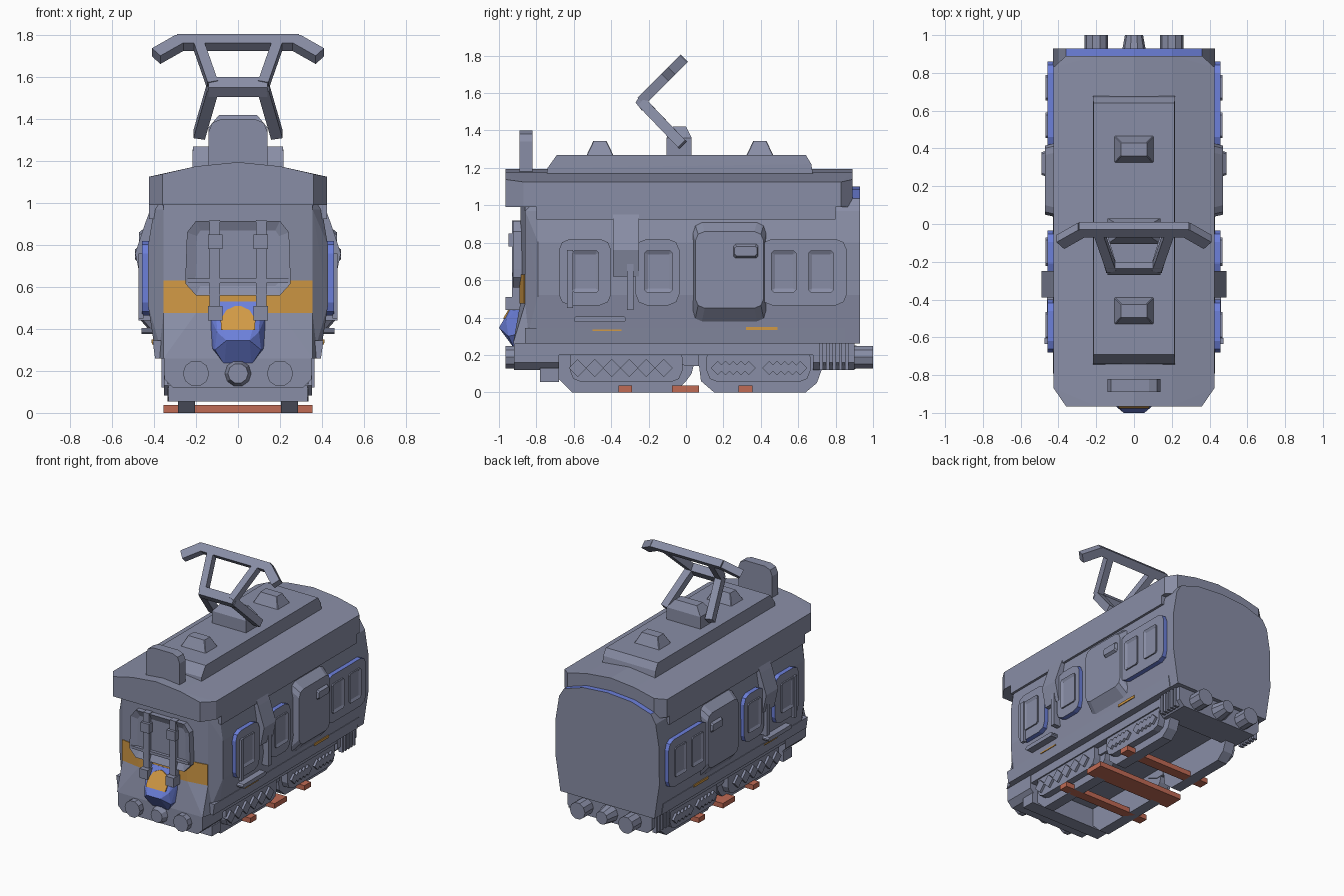
import bpy, bmesh, math
from mathutils import Vector

if "Cube" in bpy.data.objects:
    bpy.data.objects.remove(bpy.data.objects["Cube"])


def material(name, rgb):
    m = bpy.data.materials.new(name)
    m.diffuse_color = (*rgb, 1)
    m.use_nodes = True
    m.node_tree.nodes["Principled BSDF"].inputs["Base Color"].default_value = m.diffuse_color
    return m


GREY = material("slate grey", (0.25, 0.27, 0.38))
BLUE = material("blue", (0.15, 0.215, 0.70))
ORANGE = material("orange", (0.64, 0.32, 0.06))
BRICK = material("brick red", (0.53, 0.145, 0.09))


def finish(name, bm, mat, mirror=False, rim=None):
    bmesh.ops.recalc_face_normals(bm, faces=bm.faces[:])
    me = bpy.data.meshes.new(name)
    me.materials.append(mat)
    if rim:  # second colour chosen by face direction
        me.materials.append(rim[0])
        bm.normal_update()
        for f in bm.faces:
            f.material_index = int(rim[1](f.normal))
    bm.to_mesh(me)
    bm.free()
    ob = bpy.data.objects.new(name, me)
    bpy.context.collection.objects.link(ob)
    if mirror:
        ob.modifiers.new("Mirror", 'MIRROR')
    return ob


def hull(name, pts, mat=GREY, mirror=False, rim=None):
    bm = bmesh.new()
    for p in pts:
        bm.verts.new(p)
    r = bmesh.ops.convex_hull(bm, input=bm.verts[:])
    junk = {v for v in r["geom_interior"] + r["geom_unused"] if isinstance(v, bmesh.types.BMVert)}
    bmesh.ops.delete(bm, geom=list(junk), context='VERTS')
    bmesh.ops.dissolve_limit(bm, angle_limit=0.01, verts=bm.verts[:], edges=bm.edges[:])
    return finish(name, bm, mat, mirror, rim)


def at(axis, a, p):
    return {'x': (a, *p), 'y': (p[0], a, p[1]), 'z': (*p, a)}[axis]


def prism(name, outline, axis, a, b, mat=GREY, mirror=False, rim=None, inset=None):
    """Extrude an outline from a to b; optionally sink a panel in the face at b."""
    bm = bmesh.new()
    lo = [bm.verts.new(at(axis, a, p)) for p in outline]
    hi = [bm.verts.new(at(axis, b, p)) for p in outline]
    bm.faces.new(lo)
    cap = bm.faces.new(hi)
    n = len(lo)
    for i in range(n):
        j = (i + 1) % n
        bm.faces.new((lo[i], lo[j], hi[j], hi[i]))
    bmesh.ops.recalc_face_normals(bm, faces=bm.faces[:])
    if inset:
        bmesh.ops.inset_region(bm, faces=[cap], thickness=inset[0])
        bmesh.ops.translate(bm, verts=cap.verts[:], vec=-cap.normal * inset[1])
    return finish(name, bm, mat, mirror, rim)


def box(name, x0, x1, y0, y1, z0, z1, mat=GREY, mirror=False):
    return prism(name, [(x0, y0), (x1, y0), (x1, y1), (x0, y1)], 'z', z0, z1, mat, mirror)


def rrect(u0, u1, v0, v1, c, seg=2):
    pts = []
    for k, (cu, cv) in enumerate([(u1 - c, v1 - c), (u0 + c, v1 - c), (u0 + c, v0 + c), (u1 - c, v0 + c)]):
        for s in range(seg + 1):
            t = math.pi / 2 * (k + s / seg)
            pts.append((cu + c * math.cos(t), cv + c * math.sin(t)))
    return pts


def circle(cu, cv, r, n=10):
    return [(cu + r * math.cos(math.tau * i / n), cv + r * math.sin(math.tau * i / n)) for i in range(n)]


def taper(name, low, high, axis, a, b, mat=GREY, mirror=False):
    return hull(name, [at(axis, a, p) for p in low] + [at(axis, b, p) for p in high], mat, mirror)


def bar(name, a, b, n, w, t, mirror=False):
    a, b, n = Vector(a), Vector(b), Vector(n).normalized()
    s = (b - a).cross(n).normalized()
    return hull(name, [p + s * w / 2 * i + n * t / 2 * j for p in (a, b) for i in (-1, 1) for j in (-1, 1)],
                GREY, mirror)


# Body shell, blue along the top edge that shows behind the roof
half = [(.39, .26), (.43, .52), (.428, .8), (.40, .97), (.36, 1.035), (.2, 1.085), (0, 1.1)]
pts = [(s * x, y, z) for x, z in half for s in (-1, 1) for y in (.93, -.79)]
pts += [(s * min(x, .355), -.86, z) for x, z in half[:4] for s in (-1, 1)]
hull("body", pts, GREY, rim=(BLUE, lambda n: n.z > .6))

# Bowed front panel, flared apron and orange band
def bow(d):
    return [(.355, -.8), (.355, -.86 - d), (.2, -.886 - d), (-.2, -.886 - d), (-.355, -.86 - d), (-.355, -.8)]


prism("front_panel", bow(0), 'z', .4, .99)
prism("front_band", bow(.005), 'z', .475, .63, ORANGE)
hull("front_apron", [(x, y, .475) for x, y in bow(0)]
     + [(s * x, y, .26) for s in (-1, 1) for x, y in ((.355, -.925), (.39, -.8))])

# Sill along the sides and cornice under the roof
hull("side_sill", [(s * x, y, z) for s in (-1, 1) for y in (-.86, .85) for x, z in ((.395, .26), (.407, .345))])
box("cornice", .36, .425, -.8, .8, .925, .99, GREY, True)

# Roof
edge = [(.425, -.87), (.36, -.965), (.36, .89), (.425, .83)]
pts = [(s * x, y, z) for s in (-1, 1) for x, y in edge for z in (.99, 1.125 if x > .4 else 1.138)]
pts += [(x, y, z) for x, z in ((.2, 1.175), (-.2, 1.175), (0, 1.195)) for y in (-.965, .89)]
hull("roof", pts)
hull("roof_box", [(s * x, y, z) for s in (-1, 1) for x, y, z in (
    (.217, -.745, 1.16), (.217, .68, 1.16), (.217, -.74, 1.2), (.215, -.69, 1.27), (.215, .64, 1.27), (.217, .67, 1.22))])
for name, y in (("front_vent", -.46), ("rear_vent", .395)):
    taper(name, rrect(-.105, .105, y - .073, y + .073, .004, 1), rrect(-.068, .068, y - .035, y + .035, .004, 1),
          'z', 1.265, 1.345)
prism("destination_sign", rrect(-.14, .14, 1.1, 1.4, .06), 'y', -.82, -.89)

# Pantograph
hull("pantograph_mount", [(s * x, y, z) for s in (-1, 1) for x, y, z in (
    (.14, -.105, 1.26), (.14, .03, 1.26), (.14, -.105, 1.36), (.14, .03, 1.36), (.09, -.07, 1.42), (.09, .0, 1.42))])
low_n, up_n = (0, .23, .24), (0, -1, 1)
bar("pantograph_lower_arm", (.185, -.02, 1.325), (.12, -.235, 1.55), low_n, .055, .055, True)
bar("pantograph_upper_arm", (.12, -.235, 1.56), (.19, -.035, 1.76), up_n, .05, .055, True)
prism("pantograph_elbow", [(-.27, 1.55), (-.235, 1.505), (-.2, 1.555), (-.235, 1.6)], 'x', -.14, .14)
bar("pantograph_contact_bar", (-.29, -.03, 1.765), (.29, -.03, 1.765), up_n, .06, .055)
bar("pantograph_horn", (.275, -.03, 1.765), (.39, -.095, 1.70), up_n, .065, .055, True)

# Side windows: raised frames with blue rims, sashes with sunk panes
rim = (BLUE, lambda n: abs(n.x) < .5)
for name, y0, y1 in (("front_window", -.68, -.4), ("middle_window", -.27, -.035), ("rear_window", .40, .86)):
    prism(name + "_frame", rrect(y0, y1, .465, .82, .06), 'x', .38, .458, GREY, True, rim)
for i, (y0, y1) in enumerate(((-.61, -.465), (-.222, -.072), (.455, .59), (.655, .79))):
    prism(f"window_sash_{i}", rrect(y0, y1, .535, .757, .012, 1), 'x', .44, .468, GREY, True, None, (.03, .014))

# Side door, its lamp, pillar, handrails and step
taper("door", rrect(.035, .43, .38, .908, .05), rrect(.05, .415, .45, .86, .05), 'x', .41, .472, GREY, True)
taper("door_lamp", rrect(.25, .39, .71, .8, .01, 1), rrect(.26, .38, .73, .78, .01, 1), 'x', .46, .49, GREY, True)
hull("side_pillar", [(x, y, z) for y in (-.39, -.25) for x, z in (
    (.38, .99), (.41, .99), (.44, .91), (.49, .76), (.46, .62), (.4, .62))], GREY, True)
box("handrail_middle", .41, .474, -.315, -.28, .44, .69, GREY, True)
box("handrail_front", .45, .474, -.635, -.603, .45, .76, GREY, True)
prism("side_step", rrect(-.6, -.32, .375, .405, .01, 1), 'x', .38, .46, GREY, True)
box("front_marker", .39, .41, -.5, -.345, .327, .335, ORANGE, True)
box("rear_marker", .4, .411, .32, .49, .332, .35, ORANGE, True)

# Front window assembly
half = [(.2, .56), (.25, .615), (.25, .66), (.243, .86), (.2, .915)]
prism("windscreen", half + [(-x, z) for x, z in half[::-1]], 'y', -.86, -.925, inset=(.05, .02))
box("windscreen_bar", -.24, .24, -.928, -.9, .62, .64)
box("windscreen_post", .085, .135, -.93, -.88, .47, .92, GREY, True)
box("upper_clip", .073, .142, -.95, -.9, .78, .85, GREY, True)
box("lower_clip", .075, .142, -.965, -.88, .44, .51, GREY, True)

# Blue lamp housing with the orange lens on its sloping face
hull("lamp_housing", [(s * x, y, z) for s in (-1, 1) for x, y, z in (
    (.115, -.85, .53), (.105, -.892, .53), (.128, -.9, .45), (.128, -.9, .31), (.1, -.962, .385), (.055, -1.0, .345),
    (.11, -.95, .3), (.065, -.915, .23), (.065, -.85, .23))], BLUE)
half = [(.08, .395), (.083, .445), (.055, .49), (.012, .51)]
lens = half + [(-x, z) for x, z in half[::-1]]
hull("lamp_lens", [(x, -.89 - (.53 - z) * .6 - d, z) for x, z in lens for d in (-.02, .007)], ORANGE)

# Underframe: end beams, deck, buffers
for name, y0, y1 in (("front_beam", -.92, -.68), ("rear_beam", .68, .9)):
    prism(name, [(-.35, .27), (-.35, .16), (-.31, .12), (.31, .12), (.35, .16), (.35, .27)], 'y', y0, y1)
box("deck", -.345, .345, -.75, .75, .2, .27)
box("front_guard", -.33, .33, -.78, -.68, .055, .13)
for end, y0, y1 in (("front", -.9, -.965), ("rear", .88, 1.0)):
    taper(end + "_buffer", circle(.2, .188, .063), circle(.2, .188, .063), 'y', y0, y1, GREY, True)
    taper(end + "_coupler", circle(0, .188, .07), circle(0, .188, .048), 'y', y0, y1)
for i in range(5):
    y = .715 + .034 * i
    box(f"rear_fin_{i}", .33, .365, y, y + .018, .12, .262, GREY, True)

# Bogies: wheel skirts, side plates and rows of diamond springs
prism("front_wheel_skirt", [(-.7, .22), (-.7, .09), (-.61, 0), (-.06, 0), (.0, .06), (.03, .1), (.06, .22)],
      'x', .205, .285, GREY, True)
prism("rear_wheel_skirt", [(.06, .22), (.08, .06), (.15, 0), (.64, 0), (.7, .05), (.725, .12), (.725, .22)],
      'x', .205, .285, GREY, True)
prism("front_bogie_plate", rrect(-.62, -.02, .055, .25, .06), 'x', .27, .335, GREY, True)
prism("rear_bogie_plate", rrect(.11, .665, .055, .25, .06), 'x', .27, .335, GREY, True)
prism("centre_tank", [(-.18, .25), (-.16, .21), (.0, .14), (.07, .14), (.07, .25)], 'x', .2, .3, GREY, True)
for row, y0, y1, n, r in (("front", -.58, -.12, 6, .048), ("middle", .17, .335, 5, .038), ("rear", .445, .61, 5, .038)):
    for i in range(n):
        prism(f"{row}_spring_{i}", circle(y0 + (y1 - y0) * i / (n - 1), .13, r, 4), 'x', .32, .352, GREY, True)

# Brick red sleepers
for name, y0, y1 in (("front_sleeper", -.36, -.29), ("middle_sleeper", -.075, .07), ("rear_sleeper", .28, .355)):
    box(name, -.355, .355, y0, y1, 0, .037, BRICK)
